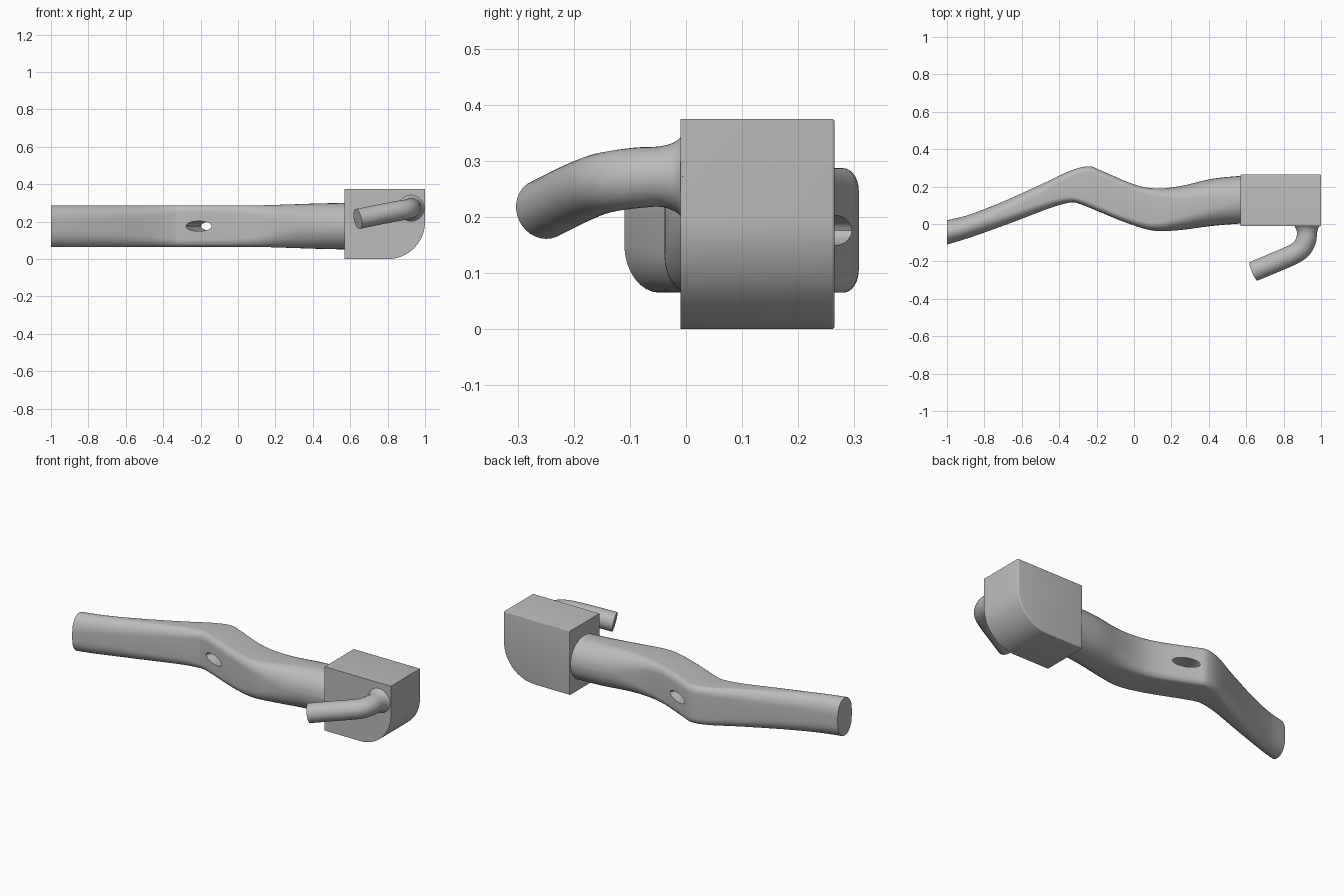
import bpy
import bmesh
from math import cos, sin, pi, radians
from mathutils import Vector

cube = bpy.data.objects.get("Cube")
if cube:
    bpy.data.objects.remove(cube, do_unlink=True)

grey = bpy.data.materials.new("plain grey")
grey.use_nodes = True
colour = (0.5, 0.5, 0.5, 1)
grey.diffuse_color = colour
grey.node_tree.nodes["Principled BSDF"].inputs["Base Color"].default_value = colour


def spline(keys, steps):
    """Smooth curve through tuples of any length."""
    keys = [Vector(k) for k in keys]
    out = []
    for i in range(len(keys) - 1):
        b, c = keys[i], keys[i + 1]
        a = keys[i - 1] if i else b * 2 - c
        d = keys[i + 2] if i + 2 < len(keys) else c * 2 - b
        for s in range(steps):
            t = s / steps
            out.append(b + (c - a) * (t / 2)
                       + (a * 2 - b * 5 + c * 4 - d) * (t * t / 2)
                       + (b * 3 - a - c * 3 + d) * (t ** 3 / 2))
    return out + [keys[-1]]


def loft(name, rings):
    """Skin a closed solid over rings with equal point counts."""
    bm = bmesh.new()
    loops = [[bm.verts.new(p) for p in ring] for ring in rings]
    n = len(loops[0])
    for lo, hi in zip(loops, loops[1:]):
        for j in range(n):
            k = (j + 1) % n
            bm.faces.new((lo[j], lo[k], hi[k], hi[j]))
    bm.faces.new(loops[0])
    bm.faces.new(loops[-1])
    bmesh.ops.recalc_face_normals(bm, faces=bm.faces)
    mesh = bpy.data.meshes.new(name)
    bm.to_mesh(mesh)
    bm.free()
    obj = bpy.data.objects.new(name, mesh)
    bpy.context.collection.objects.link(obj)
    mesh.materials.append(grey)
    return obj


def activate(obj):
    bpy.ops.object.select_all(action='DESELECT')
    obj.select_set(True)
    bpy.context.view_layer.objects.active = obj


def smooth(obj, angle=35):
    activate(obj)
    bpy.ops.object.shade_smooth_by_angle(angle=radians(angle))


# Handle: back edge x, y, front edge x, y, half height, corner radius
stations = [
    (-1, 0.02, -1, -0.11, 0.111, 0.064),
    (-0.88, 0.05, -0.87, -0.07, 0.111, 0.06),
    (-0.7, 0.12, -0.66, 0.005, 0.111, 0.052),
    (-0.5, 0.21, -0.45, 0.085, 0.111, 0.042),
    (-0.34, 0.285, -0.35, 0.113, 0.111, 0.033),
    (-0.24, 0.308, -0.31, 0.113, 0.111, 0.03),
    (-0.17, 0.283, -0.24, 0.088, 0.111, 0.03),
    (0, 0.212, -0.05, 0.01, 0.111, 0.032),
    (0.12, 0.19, 0.1, -0.035, 0.111, 0.042),
    (0.25, 0.203, 0.24, -0.033, 0.115, 0.07),
    (0.42, 0.242, 0.42, -0.01, 0.121, 0.1),
    (0.6, 0.26, 0.6, 0.005, 0.125, 0.125),
]


def handle_ring(key):
    back, front = Vector((*key[:2], 0)), Vector((*key[2:4], 0))
    mid = (back + front) / 2
    half = (back - front).length / 2
    across = (back - front).normalized()
    ry = min(key[5], half - 0.002)
    rz = min(key[5] * 1.35, key[4] - 0.002)
    ring = []
    for q, (sy, sz) in enumerate(((1, 1), (-1, 1), (-1, -1), (1, -1))):
        for j in range(9):
            a = (q + j / 8) * pi / 2
            y = sy * (half - ry) + ry * cos(a)
            z = sz * (key[4] - rz) + rz * sin(a)
            ring.append(mid + across * y + Vector((0, 0, 0.176 + z)))
    return ring


handle = loft("handle", [handle_ring(k) for k in spline(stations, 5)])

# Slanted oval hole through the handle
axis = Vector((0.39, 0.92, 0))
along = Vector((0.92, -0.39, 0))
centre = Vector((-0.17, 0.17, 0.176))
cutter = loft("hole_cutter", [
    [centre + axis * d + along * (0.075 * cos(a)) + Vector((0, 0, 0.027 * sin(a)))
     for a in (j * pi / 10 for j in range(20))]
    for d in (-0.25, 0.25)])
cutter.hide_render = True
cut = handle.modifiers.new("hole", 'BOOLEAN')
cut.operation = 'DIFFERENCE'
cut.solver = 'EXACT'
cut.object = cutter
activate(handle)
bpy.ops.object.modifier_apply(modifier=cut.name)
bpy.data.objects.remove(cutter, do_unlink=True)
smooth(handle)

# Head block with one large rounded lower corner and softened back edges
left, right, top, round_r = 0.57, 1.0, 0.375, 0.2
profile = [(left, 0), (left, top), (right, top)]
profile += [(right - round_r + round_r * cos(a), round_r - round_r * sin(a))
            for a in (j * pi / 40 for j in range(21))]
inset = 0.006


def head_ring(y, shrink):
    cx, cz = (left + right) / 2, top / 2
    kx, kz = 1 - 2 * shrink / (right - left), 1 - 2 * shrink / top
    return [(cx + (x - cx) * kx, y, cz + (z - cz) * kz) for x, z in profile]


head_back = 0.265
rings = [head_ring(-0.01, 0)]
for j in range(5):
    a = j * pi / 8
    rings.append(head_ring(head_back - inset + inset * sin(a), inset * (1 - cos(a))))
smooth(loft("head_block", rings))

# Bent peg with a flared root: x, y, z, radius
path = spline([
    (0.925, -0.005, 0.272, 0.076),
    (0.925, -0.018, 0.272, 0.063),
    (0.925, -0.045, 0.272, 0.054),
    (0.92, -0.085, 0.27, 0.054),
    (0.897, -0.13, 0.264, 0.054),
    (0.85, -0.163, 0.256, 0.054),
    (0.75, -0.207, 0.237, 0.054),
    (0.64, -0.253, 0.214, 0.054),
], 5)
rings = []
for i, p in enumerate(path):
    before, after = path[max(i - 1, 0)], path[min(i + 1, len(path) - 1)]
    tangent = (after - before).to_3d() if len(p) == 3 else Vector((after - before)[:3])
    side = tangent.cross(Vector((0, 0, 1))).normalized()
    up = side.cross(tangent).normalized()
    rings.append([Vector(p[:3]) + (side * cos(a) + up * sin(a)) * p[3]
                  for a in (j * pi / 16 for j in range(32))])
smooth(loft("bent_peg", rings), 40)
